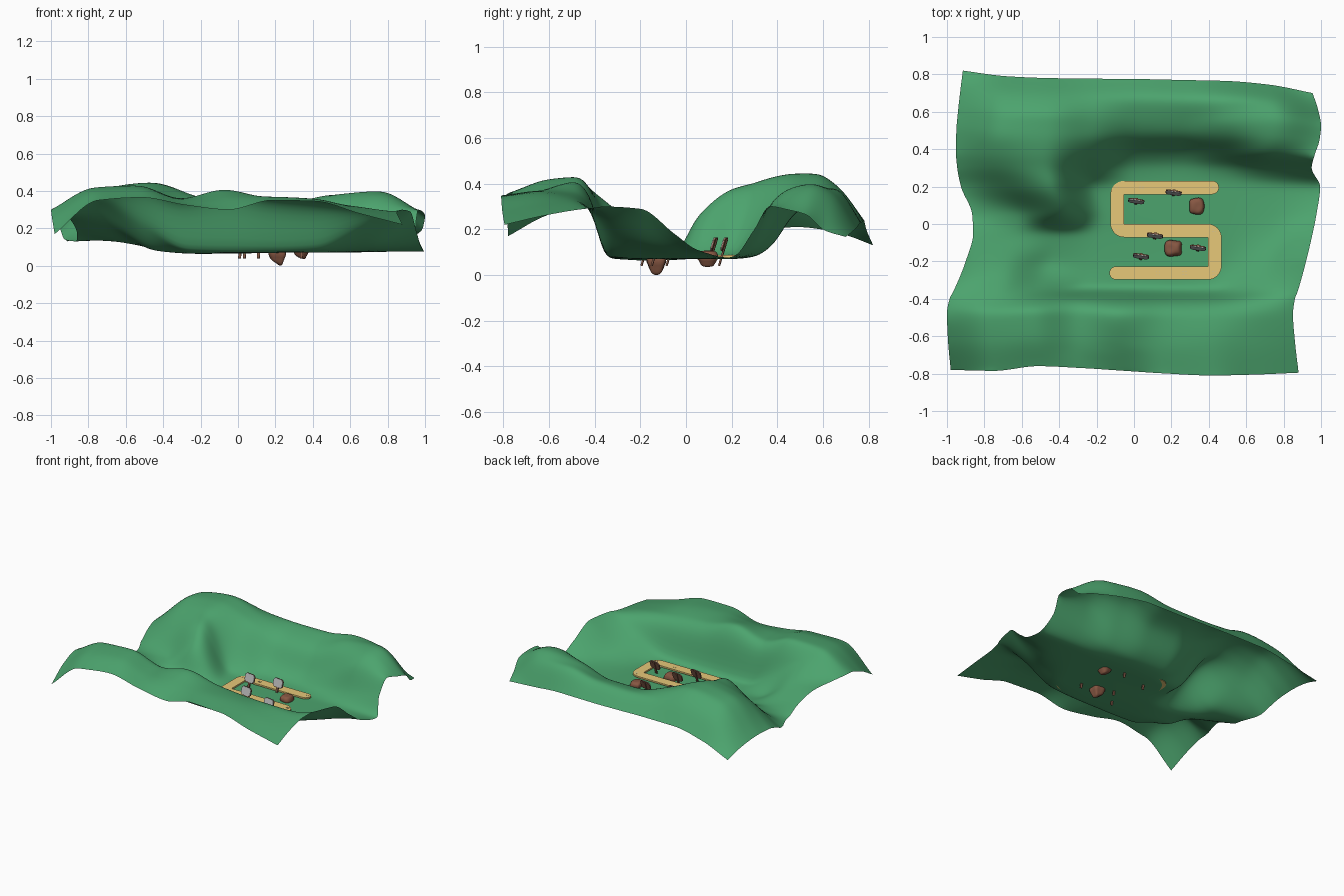
import bpy, bmesh, math
from mathutils import Matrix, Vector

if "Cube" in bpy.data.objects:
    bpy.data.objects.remove(bpy.data.objects["Cube"])


def material(name, rgb):
    m = bpy.data.materials.new(name)
    m.diffuse_color = (*rgb, 1)
    m.use_nodes = True
    m.node_tree.nodes["Principled BSDF"].inputs["Base Color"].default_value = m.diffuse_color
    return m


GREEN = material("grass green", (0.072, 0.37, 0.155))
SAND = material("sand", (0.80, 0.58, 0.19))
BROWN = material("rock brown", (0.24, 0.095, 0.055))
WOOD = material("dark wood", (0.21, 0.095, 0.06))
GREY = material("board grey", (0.52, 0.52, 0.52))


def finish(bm, name, mat, smooth=None):
    bmesh.ops.recalc_face_normals(bm, faces=bm.faces)
    me = bpy.data.meshes.new(name)
    bm.to_mesh(me)
    bm.free()
    ob = bpy.data.objects.new(name, me)
    bpy.context.collection.objects.link(ob)
    me.materials.append(mat)
    if smooth:
        bpy.ops.object.select_all(action='DESELECT')
        ob.select_set(True)
        bpy.context.view_layer.objects.active = ob
        bpy.ops.object.shade_smooth_by_angle(angle=math.radians(smooth))
    return ob


def spline(xs, ys, x):
    """Monotone cubic through the points, no overshoot."""
    n = len(xs)
    i = 0
    while i < n - 2 and x > xs[i + 1]:
        i += 1
    sec = lambda k: (ys[k + 1] - ys[k]) / (xs[k + 1] - xs[k])

    def slope(k):
        if k == 0:
            return sec(0)
        if k == n - 1:
            return sec(n - 2)
        a, b = sec(k - 1), sec(k)
        return 0 if a * b <= 0 else 2 * a * b / (a + b)
    h = xs[i + 1] - xs[i]
    t = (x - xs[i]) / h
    return ((2*t**3 - 3*t*t + 1) * ys[i] + (t**3 - 2*t*t + t) * h * slope(i)
            + (3*t*t - 2*t**3) * ys[i + 1] + (t**3 - t*t) * h * slope(i + 1))


# Terrain: a smooth sheet through a coarse height grid (rows front to back)
ROWS = [-.79, -.62, -.48, -.40, -.36, -.2, -.05, .05, .2, .3, .38, .48, .57, .67, .78]
COLS = [i / 8 for i in range(9)]
HEIGHT = [
    [.17, .35, .365, .325, .30, .35, .345, .28, .22],
    [.26, .405, .42, .355, .375, .37, .36, .31, .26],
    [.30, .42, .43, .36, .41, .36, .34, .32, .285],
    [.295, .36, .33, .29, .30, .27, .26, .28, .295],
    [.285, .33, .23, .085, .075, .075, .09, .21, .30],
    [.25, .20, .08, .064, .066, .07, .07, .13, .29],
    [.17, .125, .09, .066, .068, .07, .07, .09, .18],
    [.13, .14, .26, .075, .07, .07, .07, .08, .11],
    [.14, .26, .38, .09, .07, .07, .07, .074, .075],
    [.18, .34, .405, .21, .085, .08, .095, .15, .20],
    [.205, .385, .43, .30, .14, .13, .20, .32, .30],
    [.21, .415, .445, .36, .27, .27, .34, .385, .285],
    [.20, .41, .445, .37, .315, .315, .38, .40, .265],
    [.175, .35, .385, .35, .335, .34, .38, .36, .195],
    [.13, .20, .24, .24, .235, .23, .23, .205, .167]]
LEFT = [-.98, -.995, -1, -.985, -.965, -.9, -.86, -.865, -.925, -.945, -.952, -.95, -.942, -.93, -.915]
RIGHT = [.88, .86, .85, .86, .875, .92, .955, .975, .995, .95, .965, .992, 1, .985, .955]
FRONT = [-.78, -.785, -.76, -.77, -.785, -.8, -.81, -.805, -.795]
BACK = [.82, .79, .78, .777, .775, .77, .765, .745, .70]

N = 120
bm = bmesh.new()
grid = []
for j in range(N + 1):
    y = ROWS[0] + (ROWS[-1] - ROWS[0]) * j / N
    zs = [spline(ROWS, [r[c] for r in HEIGHT], y) for c in range(9)]
    xl, xr = spline(ROWS, LEFT, y), spline(ROWS, RIGHT, y)
    wf, wb = max(0, (-y - .3) / .49), max(0, (y - .3) / .48)
    line = []
    for i in range(N + 1):
        u = i / N
        yy = y + (spline(COLS, FRONT, u) + .79) * wf + (spline(COLS, BACK, u) - .78) * wb
        line.append(bm.verts.new((xl + (xr - xl) * u, yy, spline(COLS, zs, u))))
    grid.append(line)
for j in range(N):
    for i in range(N):
        bm.faces.new((grid[j][i], grid[j][i+1], grid[j+1][i+1], grid[j+1][i]))
# relax the sheet slightly so the coarse grid does not show
inner = [grid[j][i] for j in range(1, N) for i in range(1, N)]
for _ in range(10):
    bmesh.ops.smooth_vert(bm, verts=inner, factor=0.5, use_axis_x=False,
                          use_axis_y=False, use_axis_z=True)
finish(bm, "terrain", GREEN, 80)

# Winding path: ribbon around a centre line with rounded corners and ends
HALF, R, TOP = .036, .038, .087
corners = [Vector(p) for p in [(.418, .195), (-.09, .195), (-.09, -.035),
                               (.432, -.035), (.432, -.262), (-.095, -.262)]]
centre = [corners[0]]
for a, b, c in zip(corners, corners[1:], corners[2:]):
    d0, d1 = (b - a).normalized(), (c - b).normalized()
    o = b - d0 * R + d1 * R
    centre += [o - d1 * R * math.cos(t * math.pi / 16) + d0 * R * math.sin(t * math.pi / 16)
               for t in range(9)]
centre.append(corners[-1])
left, right = [], []
for k, p in enumerate(centre):
    d = (centre[min(k + 1, len(centre) - 1)] - centre[max(k - 1, 0)]).normalized()
    n = Vector((-d.y, d.x)) * HALF
    left.append(p + n)
    right.append(p - n)


def cap(p, d):
    s = Vector((-d.y, d.x))
    return [p + (d * math.cos(a) + s * math.sin(a)) * HALF
            for a in (math.radians(t) for t in range(-90, 91, 15))]


bm = bmesh.new()
lv = [bm.verts.new((*p, TOP)) for p in left]
rv = [bm.verts.new((*p, TOP)) for p in right]
for k in range(len(lv) - 1):
    bm.faces.new((lv[k], rv[k], rv[k + 1], lv[k + 1]))
for p, d, a, b in ((centre[0], Vector((1, 0)), lv[0], rv[0]),
                   (centre[-1], Vector((-1, 0)), lv[-1], rv[-1])):
    mid = [bm.verts.new((*q, TOP)) for q in cap(p, d)[1:-1]]
    first, last = (a, b) if (a.co - mid[0].co).length < (b.co - mid[0].co).length else (b, a)
    bm.faces.new([first] + mid + [last])
bmesh.ops.recalc_face_normals(bm, faces=bm.faces)
ext = bmesh.ops.extrude_face_region(bm, geom=bm.faces[:])
bmesh.ops.translate(bm, vec=(0, 0, -.011),
                    verts=[g for g in ext["geom"] if isinstance(g, bmesh.types.BMVert)])
finish(bm, "path", SAND, 30)

# Small studs set in the path, four to a group
bm = bmesh.new()
for x, y in [(-.09, .195), (.04, .195), (.43, .195), (-.09, -.035),
             (.43, -.035), (.13, -.262), (.27, -.262), (.43, -.262)]:
    for sx in (-1, 1):
        for sy in (-1, 1):
            bmesh.ops.create_cone(bm, cap_ends=True, segments=6, radius1=.002, radius2=.002, depth=.004,
                                  matrix=Matrix.Translation((x + sx * .008, y + sy * .006, TOP)))
finish(bm, "path_studs", GREY)


# Rocks: lumpy rounded cubes, narrower below, sunk through the ground
def rock(name, x, y, z, sx, sy, sz):
    bm = bmesh.new()
    bmesh.ops.create_cube(bm, size=2)
    bmesh.ops.subdivide_edges(bm, edges=bm.edges[:], cuts=7, use_grid_fill=True)
    for v in bm.verts:
        p = v.co.copy()
        q = p / (sum(abs(c) ** 4 for c in p) ** .25)
        q *= 1 + .05 * math.sin(4 * q.x + x * 30) * math.cos(3 * q.y) + .04 * math.sin(5 * q.z + q.x)
        k = 1 - .35 * max(0, -q.z)
        low = 1 if q.z > 0 else .75 + .25 * q.x
        v.co = Vector((x + q.x * sx * k, y + q.y * sy * k, max(0, z + q.z * sz * low)))
    finish(bm, name, BROWN, 50)


rock("rock_front", .21, -.13, .055, .045, .041, .058)
rock("rock_back", .335, .095, .07, .038, .042, .038)

# Signs: leaning post, chamfered wooden board and a grey face plate
for k, (x, y) in enumerate([(.01, .12), (.21, .165), (.11, -.065), (.035, -.175), (.34, -.13)], 1):
    base = (Matrix.Translation((x, y - .012, .085)) @ Matrix.Rotation(math.radians(-8), 4, 'Z')
            @ Matrix.Rotation(math.radians(-17), 4, 'X'))
    bm = bmesh.new()
    bmesh.ops.create_cube(bm, size=1, matrix=base @ Matrix.Translation((0, .005, .017))
                          @ Matrix.Diagonal((.015, .008, .125, 1)))
    finish(bm, f"sign_post_{k}", WOOD)
    for part, off, depth, w, h, mat in (("board", .001, .006, .043, .031, WOOD),
                                        ("face", -.004, .004, .041, .029, GREY)):
        bm = bmesh.new()
        c = .013
        outline = [(w - c, -h), (w, c - h), (w, h - c), (w - c, h),
                   (c - w, h), (-w, h - c), (-w, c - h), (c - w, -h)]
        face = bm.faces.new([bm.verts.new((px, off - depth / 2, .052 + pz)) for px, pz in outline])
        ext = bmesh.ops.extrude_face_region(bm, geom=[face])
        bmesh.ops.translate(bm, vec=(0, depth, 0),
                            verts=[g for g in ext["geom"] if isinstance(g, bmesh.types.BMVert)])
        bm.transform(base)
        finish(bm, f"sign_{part}_{k}", mat)
